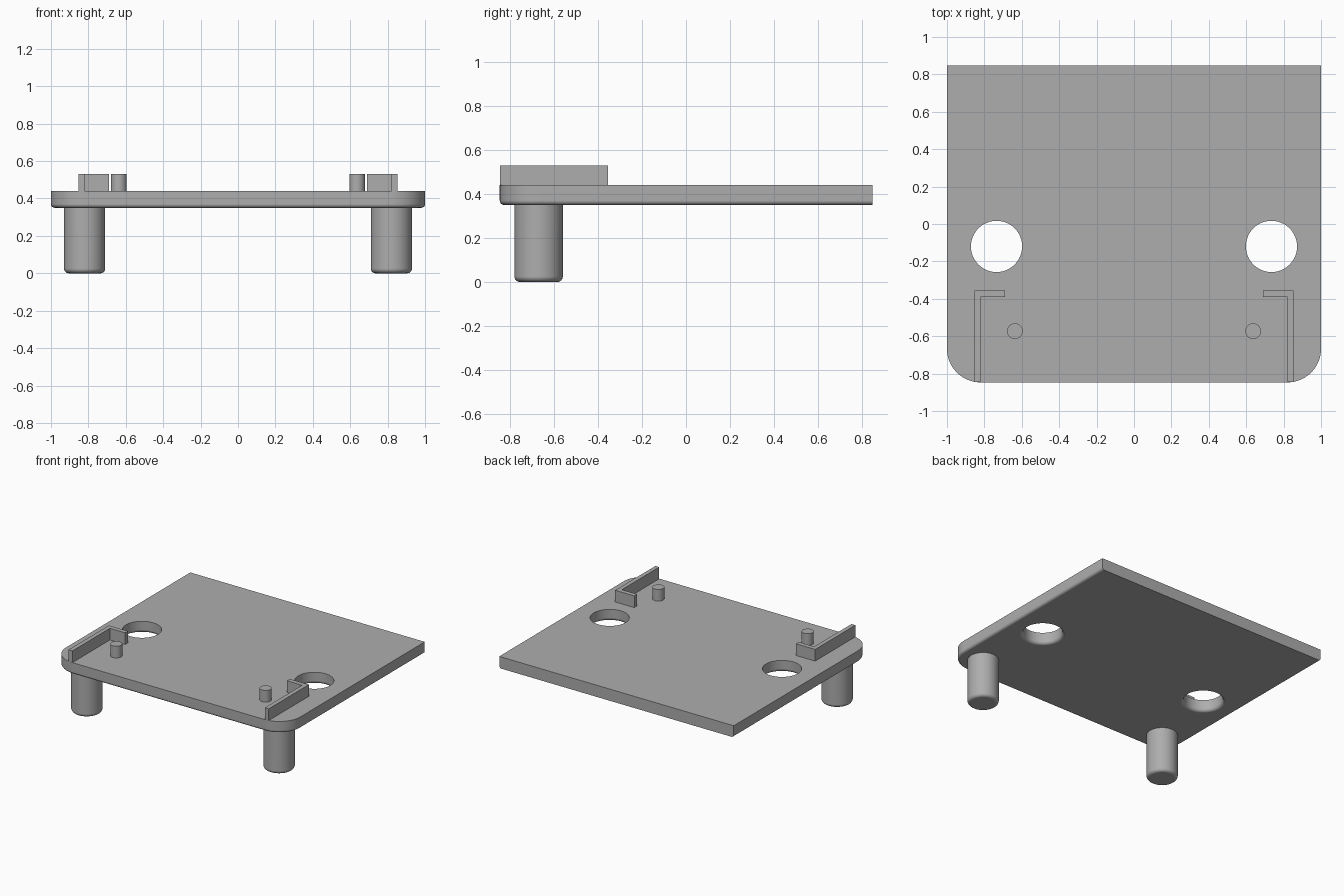
import bpy, bmesh, math
from mathutils import Matrix, Vector

cube = bpy.data.objects.get("Cube")
if cube:
    bpy.data.objects.remove(cube, do_unlink=True)

GREY = (0.42, 0.42, 0.42, 1)
grey = bpy.data.materials.new("plain grey")
grey.use_nodes = True
grey.diffuse_color = GREY
grey.node_tree.nodes["Principled BSDF"].inputs["Base Color"].default_value = GREY

HALF_Y = 0.847
BASE, TOP, RAIL_TOP = 0.35, 0.44, 0.53
FILLET = 0.025


def finish(bm, name):
    bmesh.ops.recalc_face_normals(bm, faces=bm.faces)
    mesh = bpy.data.meshes.new(name)
    bm.to_mesh(mesh)
    bm.free()
    mesh.materials.append(grey)
    obj = bpy.data.objects.new(name, mesh)
    bpy.context.collection.objects.link(obj)
    return obj


def activate(obj):
    bpy.ops.object.select_all(action='DESELECT')
    obj.select_set(True)
    bpy.context.view_layer.objects.active = obj


def smooth(obj):
    activate(obj)
    bpy.ops.object.shade_smooth_by_angle(angle=math.radians(35))
    mod = obj.modifiers.new("Clean flats", 'WEIGHTED_NORMAL')
    mod.keep_sharp = True


def prism(outline, z0, z1):
    bm = bmesh.new()
    face = bm.faces.new([bm.verts.new((x, y, z0)) for x, y in outline])
    new = bmesh.ops.extrude_face_region(bm, geom=[face])["geom"]
    verts = [v for v in new if isinstance(v, bmesh.types.BMVert)]
    bmesh.ops.translate(bm, verts=verts, vec=(0, 0, z1 - z0))
    return bm


def lathe(profile, x, y, name, steps=48):
    """Solid of revolution from (radius, z) points, capped at both ends."""
    bm = bmesh.new()
    rings = []
    for r, z in profile:
        rings.append([bm.verts.new((x + r * math.cos(a), y + r * math.sin(a), z))
                      for a in (math.tau * i / steps for i in range(steps))])
    for low, high in zip(rings, rings[1:]):
        for i in range(steps):
            j = (i + 1) % steps
            bm.faces.new((low[i], low[j], high[j], high[i]))
    bm.faces.new(rings[0])
    bm.faces.new(rings[-1])
    return finish(bm, name)


def quarter(steps=6):
    return [math.pi / 2 * i / steps for i in range(steps + 1)]


# Plate: rounded front corners, rounded lower edge on the front and sides
bm = prism([(-1, -HALF_Y), (1, -HALF_Y), (1, HALF_Y), (-1, HALF_Y)], BASE, TOP)
corners = [e for e in bm.edges
           if all(v.co.y < 0 for v in e.verts) and e.verts[0].co.x == e.verts[1].co.x]
bmesh.ops.bevel(bm, geom=corners, offset=0.18, segments=14, profile=0.5,
                affect='EDGES')
lower = [e for e in bm.edges
         if all(v.co.z < BASE + 0.001 for v in e.verts)
         and not all(v.co.y > HALF_Y - 0.001 for v in e.verts)]
bmesh.ops.bevel(bm, geom=lower, offset=0.02, segments=4, profile=0.5,
                affect='EDGES')
plate = finish(bm, "plate")

# Round holes that flare out at the underside
HOLE = 0.137
flare = [(HOLE + FILLET * (1 - math.sin(a)), BASE + FILLET * (1 - math.cos(a)))
         for a in quarter()]
for side in (-1, 1):
    cutter = lathe([(HOLE + FILLET, BASE - 0.1)] + flare + [(HOLE, TOP + 0.1)],
                   side * 0.735, -0.12, "hole_cutter")
    cutter.hide_render = True
    cut = plate.modifiers.new("Hole", 'BOOLEAN')
    cut.operation = 'DIFFERENCE'
    cut.solver = 'EXACT'
    cut.object = cutter
    activate(plate)
    bpy.ops.object.modifier_apply(modifier=cut.name)
    bpy.data.objects.remove(cutter, do_unlink=True)
smooth(plate)

# Legs, pins and hooked rails, one of each per side
LEG = 0.11
foot = [(LEG - FILLET * (1 - math.sin(a)), FILLET * (1 - math.cos(a)))
        for a in quarter()]
hook = [(0.82, -0.845), (0.853, -0.845), (0.853, -0.355),
        (0.69, -0.355), (0.69, -0.39), (0.82, -0.39)]
for side, label in ((1, "left"), (-1, "right")):
    smooth(lathe(foot + [(LEG, BASE)], side * 0.82, -0.67, label + "_leg"))
    smooth(lathe([(0.042, TOP), (0.042, RAIL_TOP)],
                 side * 0.637, -0.573, label + "_pin", 32))
    finish(prism([(side * x, y) for x, y in hook], TOP, RAIL_TOP),
           label + "_rail")
